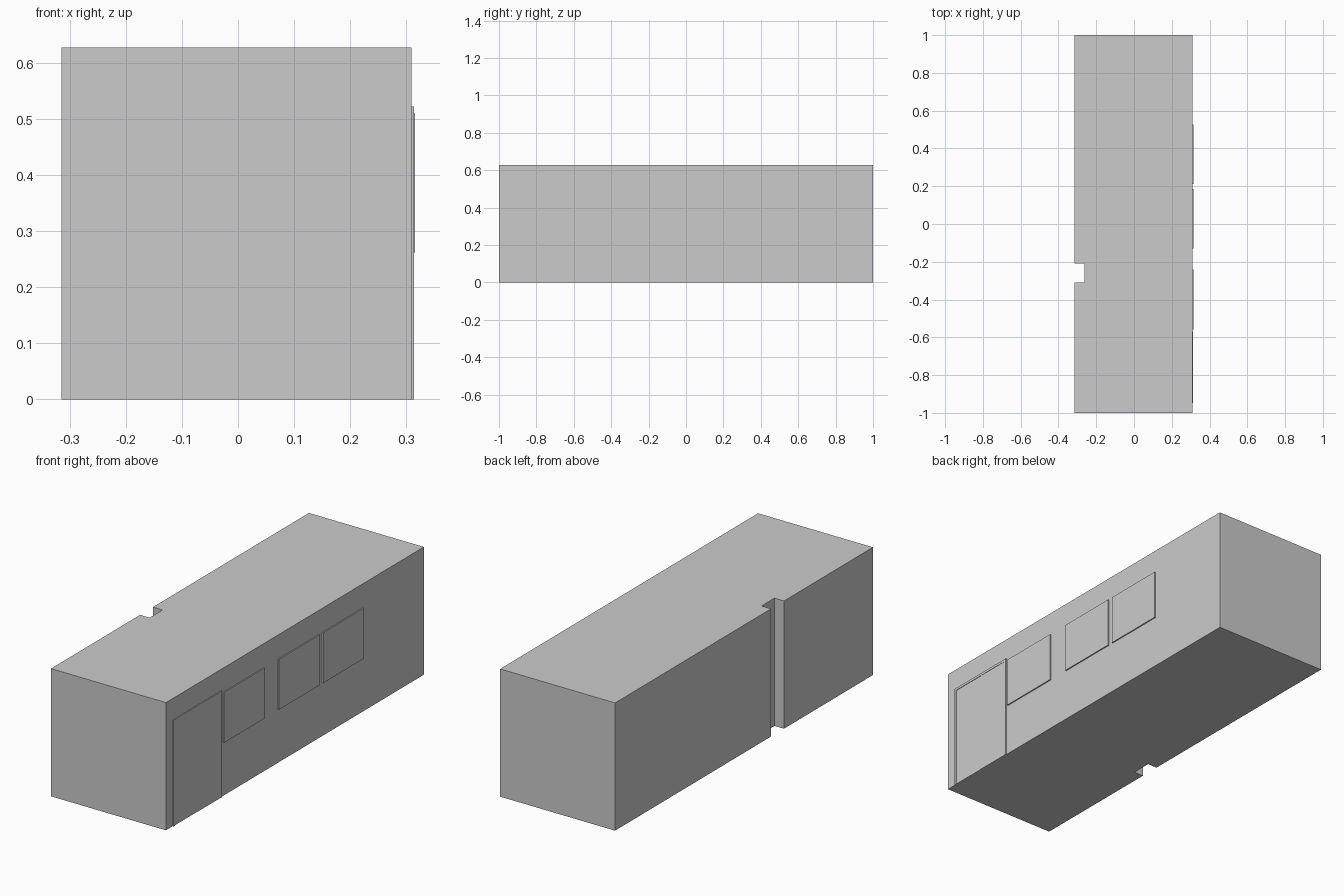
import bpy, bmesh

if "Cube" in bpy.data.objects:
    bpy.data.objects.remove(bpy.data.objects["Cube"])

WALL = 0.309  # x of the wall carrying the door and windows


def prism(name, pts, z0, z1):
    """Extrude a footprint polygon (counter-clockwise from above) from z0 to z1."""
    bm = bmesh.new()
    face = bm.faces.new([bm.verts.new((x, y, z0)) for x, y in pts])
    ext = bmesh.ops.extrude_face_region(bm, geom=[face])
    verts = [g for g in ext["geom"] if isinstance(g, bmesh.types.BMVert)]
    bmesh.ops.translate(bm, verts=verts, vec=(0, 0, z1 - z0))
    bmesh.ops.recalc_face_normals(bm, faces=bm.faces)
    mesh = bpy.data.meshes.new(name)
    bm.to_mesh(mesh)
    bm.free()
    obj = bpy.data.objects.new(name, mesh)
    bpy.context.collection.objects.link(obj)
    return obj


def panel(name, y0, y1, z0, z1, x1):
    """Thin slab standing proud of the wall, slightly sunk into it."""
    x0 = WALL - 0.004
    return prism(name, [(x0, y0), (x1, y0), (x1, y1), (x0, y1)], z0, z1)


# Main building block with a full-height notch in the rear wall
prism("building_body", [
    (-0.315, -1), (WALL, -1), (WALL, 1), (-0.315, 1),
    (-0.315, -0.21), (-0.263, -0.21), (-0.263, -0.31), (-0.315, -0.31),
], 0, 0.627)

# Three window panels
for i, y in enumerate((-0.40, 0.027, 0.37)):
    panel(f"window_{i + 1}", y - 0.158, y + 0.158, 0.262, 0.509, 0.315)

# Door frame as one continuous profile: two jambs and a head
Y0, Y1, T = -0.947, -0.57, 0.012
for name, y in (("door_jamb_front", Y0), ("door_jamb_back", Y1 - T)):
    panel(name, y, y + T, 0, 0.51, 0.3135)
panel("door_head", Y0, Y1, 0.51, 0.522, 0.3135)

# Two door leaves, one slightly behind the other
MID = (Y0 + Y1) / 2
panel("door_leaf_front", Y0 + T, MID, 0, 0.51, 0.311)
panel("door_leaf_back", MID, Y1 - T, 0, 0.51, 0.312)
